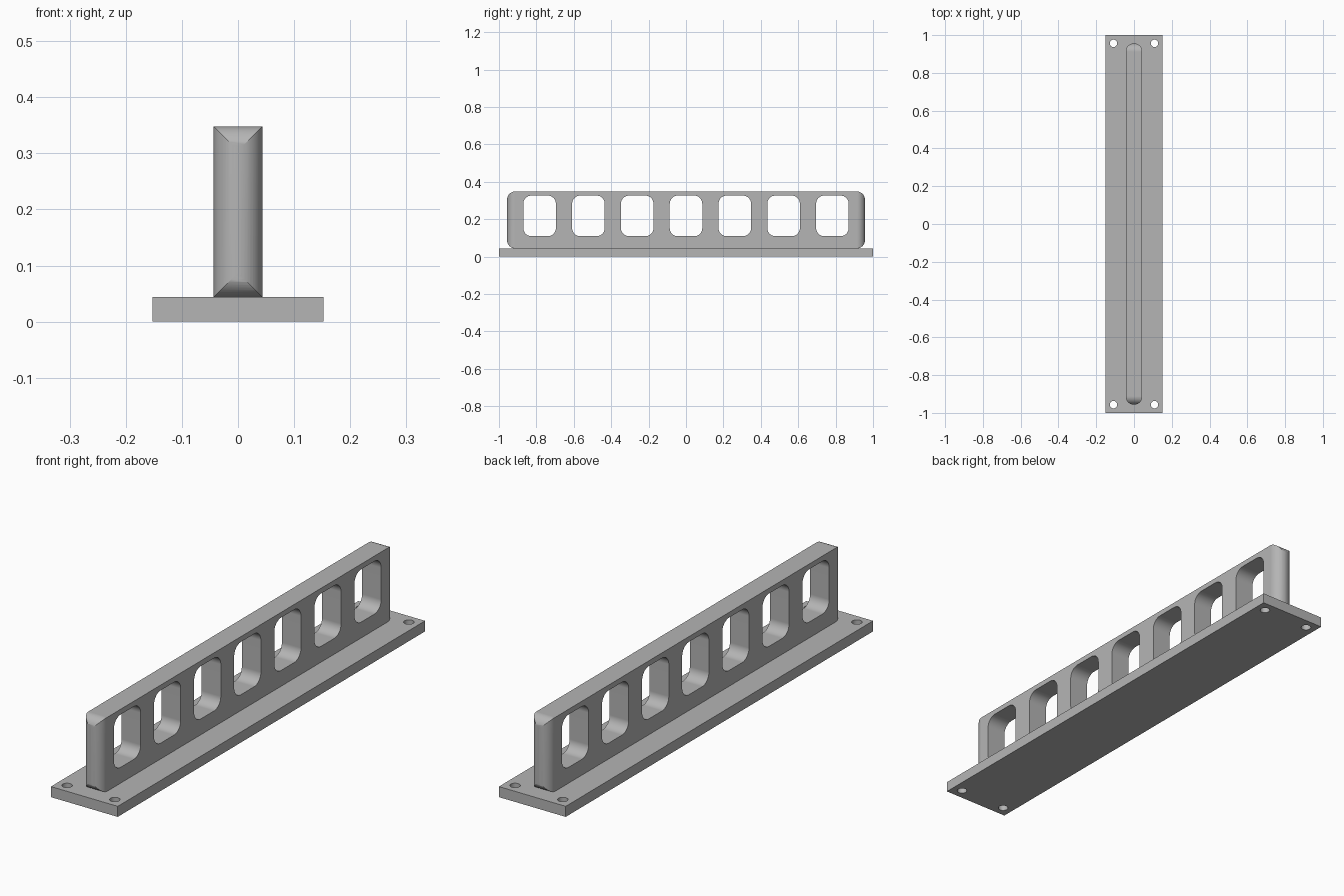
import bpy, bmesh, math
from mathutils import Matrix

if "Cube" in bpy.data.objects:
    bpy.data.objects.remove(bpy.data.objects["Cube"])

U = 1 / 230          # one design unit
LENGTH, WIDTH, THICK = 460 * U, 70 * U, 10 * U
TOP = 80 * U
FILLET = 10 * U

grey = bpy.data.materials.new("plain grey")
grey.use_nodes = True
grey.diffuse_color = (0.46, 0.46, 0.46, 1)
grey.node_tree.nodes["Principled BSDF"].inputs["Base Color"].default_value = grey.diffuse_color


def rounded_rect(cx, cy, w, h, r, steps=12):
    """Outline of a rectangle with round corners."""
    if r == 0:
        return [(cx + sx * w / 2, cy + sy * h / 2) for sx, sy in ((1, 1), (-1, 1), (-1, -1), (1, -1))]
    pts = []
    for i, (sx, sy) in enumerate(((1, 1), (-1, 1), (-1, -1), (1, -1))):
        for k in range(steps + 1):
            a = (i + k / steps) * math.pi / 2
            pts.append((cx + sx * (w / 2 - r) + r * math.cos(a),
                        cy + sy * (h / 2 - r) + r * math.sin(a)))
    return pts


def extruded(name, outlines, depth, matrix):
    """Solid from filled outlines; inner outlines become holes."""
    curve = bpy.data.curves.new(name + " outline", "CURVE")
    curve.dimensions, curve.fill_mode, curve.extrude = "2D", "BOTH", depth / 2
    for pts in outlines:
        spline = curve.splines.new("POLY")
        spline.points.add(len(pts) - 1)
        for p, (x, y) in zip(spline.points, pts):
            p.co = (x, y, 0, 1)
        spline.use_cyclic_u = True
    temp = bpy.data.objects.new(name + " outline", curve)
    bpy.context.collection.objects.link(temp)
    bpy.context.view_layer.update()
    mesh = bpy.data.meshes.new_from_object(temp.evaluated_get(bpy.context.evaluated_depsgraph_get()))
    bpy.data.objects.remove(temp)
    bm = bmesh.new()
    bm.from_mesh(mesh)
    bmesh.ops.remove_doubles(bm, verts=bm.verts, dist=1e-5)
    bmesh.ops.transform(bm, matrix=matrix, verts=bm.verts)
    bmesh.ops.recalc_face_normals(bm, faces=bm.faces)
    bm.to_mesh(mesh)
    bm.free()
    mesh.materials.clear()
    mesh.materials.append(grey)
    obj = bpy.data.objects.new(name, mesh)
    bpy.context.collection.objects.link(obj)
    return obj


def finish(obj):
    """Smooth the rounds while the flats stay flat."""
    bpy.ops.object.select_all(action="DESELECT")
    obj.select_set(True)
    bpy.context.view_layer.objects.active = obj
    for mod in list(obj.modifiers):
        bpy.ops.object.modifier_apply(modifier=mod.name)
    bpy.ops.object.shade_smooth_by_angle(angle=math.radians(30))
    weighted = obj.modifiers.new("flat faces", "WEIGHTED_NORMAL")
    weighted.keep_sharp = True


# Base plate with a screw hole in each corner
plate_lines = [rounded_rect(0, 0, WIDTH, LENGTH, 0)]
for sx in (-1, 1):
    for sy in (-1, 1):
        d = 9 * U
        plate_lines.append(rounded_rect(sx * 25 * U, sy * 220 * U, d, d, d / 2, 8))
plate = extruded("base_plate", plate_lines, THICK, Matrix.Translation((0, 0, THICK / 2)))
finish(plate)

# Upright rail: side profile with seven windows
rail_length, rail_height = 440 * U, TOP - THICK
rail_lines = [rounded_rect(0, (TOP + THICK) / 2, rail_length, rail_height, FILLET)]
for i in range(-3, 4):
    rail_lines.append(rounded_rect(i * 60 * U, 50 * U, 40 * U, 50 * U, FILLET))
sideways = Matrix.Rotation(math.pi / 2, 4, "Z") @ Matrix.Rotation(math.pi / 2, 4, "X")
rail = extruded("window_rail", rail_lines, 40 * U, sideways)

# Plan shape with round ends trims the rail
plan = extruded("rail_plan_cutter", [rounded_rect(0, 0, 2 * FILLET, rail_length, FILLET * 0.999)],
                1, Matrix.Identity(4))
trim = rail.modifiers.new("round ends", "BOOLEAN")
trim.operation, trim.solver, trim.object = "INTERSECT", "EXACT", plan
finish(rail)
bpy.data.objects.remove(plan)
